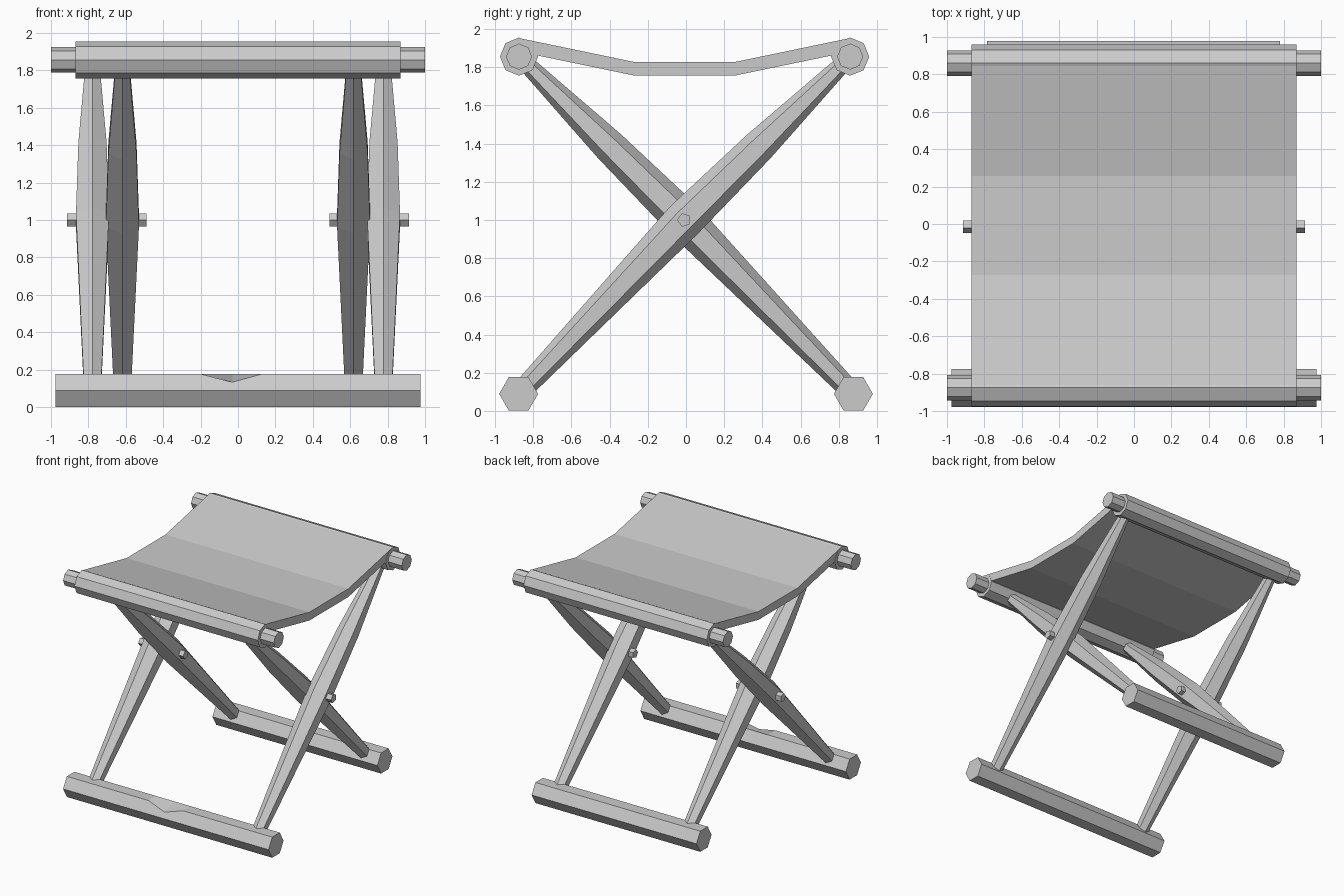
import bpy
from math import cos, sin, pi
from mathutils import Vector

cube = bpy.data.objects.get("Cube")
if cube:
    bpy.data.objects.remove(cube, do_unlink=True)

grey = bpy.data.materials.new("plain_grey")
grey.use_nodes = True
colour = (0.6, 0.6, 0.6, 1)
grey.diffuse_color = colour
grey.node_tree.nodes["Principled BSDF"].inputs["Base Color"].default_value = colour


def make(name, verts, faces):
    mesh = bpy.data.meshes.new(name)
    mesh.from_pydata(verts, [], faces)
    mesh.materials.append(grey)
    obj = bpy.data.objects.new(name, mesh)
    bpy.context.collection.objects.link(obj)
    return obj


def loft(name, rings):
    """Skin equal-sized rings of points and cap both ends."""
    n = len(rings[0])
    verts = [p for ring in rings for p in ring]
    faces = [(i * n + k, i * n + (k + 1) % n, (i + 1) * n + (k + 1) % n, (i + 1) * n + k)
             for i in range(len(rings) - 1) for k in range(n)]
    last = (len(rings) - 1) * n
    faces += [tuple(reversed(range(n))), tuple(range(last, last + n))]
    return make(name, verts, faces)


def bar_ring(x, y, z, radius, sides, turn=0):
    angles = [turn + 2 * pi * k / sides for k in range(sides)]
    return [Vector((x, y + radius * cos(a), z + radius * sin(a))) for a in angles]


def bar(name, x0, x1, y, z, radius, sides, turn=0):
    return loft(name, [bar_ring(x, y, z, radius, sides, turn) for x in (x0, x1)])


# Top rails with the wrapped fabric sleeves
TOP = 1.856
for side, y in (("front", -0.875), ("back", 0.86)):
    bar(side + "_top_rail", -1, 1, y, TOP, 0.068, 8)
    bar(side + "_fabric_sleeve", -0.87, 0.87, y, TOP, 0.1, 8)

# Sagging fabric seat
line = [(-0.86, 1.95), (-0.272, 1.828), (0.257, 1.828), (0.845, 1.95)]
section = line + [(y, z - 0.071) for y, z in reversed(line)]
loft("fabric_seat", [[(x, y, z) for y, z in section] for x in (-0.868, 0.868)])

# Foot rails, the front one with a nick in its upper front edge
FOOT = 0.089
bar("back_foot_rail", -0.785, 0.78, 0.877, FOOT, 0.102, 6)
rings = [bar_ring(x, -0.877, FOOT, 0.102, 6) for x in (-0.975, -0.2, -0.03, 0.13, 0.975)]
rings[2][2] = Vector((-0.03, -0.953, 0.133))
loft("front_foot_rail", rings)


def leg(name, x, foot_y, top_y):
    """Six-sided leg, thickest at the pivot."""
    foot = Vector((x, foot_y, FOOT))
    pivot = Vector((x, -0.01, 1.0))
    top = Vector((x, top_y, TOP))
    across = Vector((1, 0, 0))
    normal = across.cross((top - foot).normalized())
    stations = [(foot, 0.052), (pivot, 0.102), (pivot.lerp(top, 0.45), 0.087), (top, 0.04)]
    loft(name, [[c + r * (cos(a) * across + sin(a) * normal)
                 for a in [pi / 6 + pi / 3 * k for k in range(6)]] for c, r in stations])


# Crossed legs and pivot pins on both sides
for side, s in (("left", 1), ("right", -1)):
    leg(side + "_outer_leg", s * 0.778, -0.877, 0.86)
    leg(side + "_inner_leg", s * 0.618, 0.877, -0.875)
    ends = sorted((s * 0.488, s * 0.915))
    bar(side + "_pivot_pin", ends[0], ends[1], -0.01, 1.0, 0.037, 5, pi / 5)
